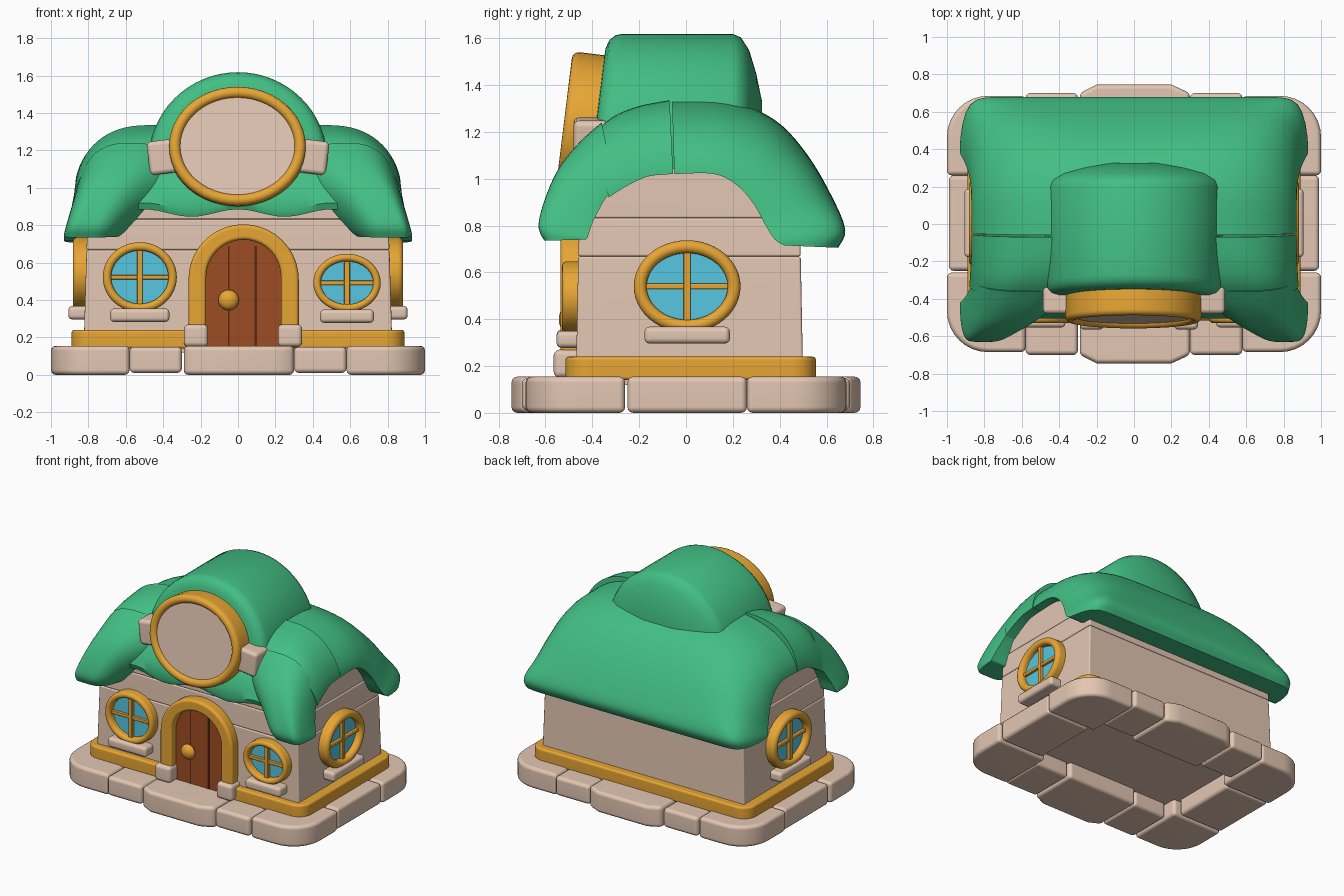
import bpy
import bmesh
from math import sin, cos, pi, radians
from mathutils import Matrix

if "Cube" in bpy.data.objects:
    bpy.data.objects.remove(bpy.data.objects["Cube"], do_unlink=True)


def material(name, rgb):
    m = bpy.data.materials.new(name)
    m.use_nodes = True
    m.diffuse_color = (*rgb, 1)
    node = next(n for n in m.node_tree.nodes if n.type == 'BSDF_PRINCIPLED')
    node.inputs["Base Color"].default_value = (*rgb, 1)
    return m


GREEN = material("roof green", (0.055, 0.52, 0.23))
STONE = material("warm stone", (0.77, 0.57, 0.45))
GOLD = material("golden trim", (0.80, 0.38, 0.035))
BROWN = material("door brown", (0.34, 0.075, 0.016))
DARK = material("door groove", (0.10, 0.02, 0.008))
BLUE = material("window blue", (0.095, 0.57, 0.75))


def loft(name, mat, rings, r=0, M=Matrix(), loop=False):
    """Skin closed rings of points, cap the ends or join them, bevel sharp edges."""
    bm = bmesh.new()
    vs = [[bm.verts.new(p) for p in ring] for ring in rings]
    n, k = len(vs[0]), len(vs)
    for i in range(k if loop else k - 1):
        a, b = vs[i], vs[(i + 1) % k]
        for j in range(n):
            bm.faces.new((a[j], a[(j + 1) % n], b[(j + 1) % n], b[j]))
    if not loop:
        bm.faces.new(vs[0])
        bm.faces.new(vs[-1])
    bmesh.ops.recalc_face_normals(bm, faces=bm.faces)
    if r:
        bm.normal_update()
        sharp = [e for e in bm.edges if e.calc_face_angle(0) > 0.6]
        bmesh.ops.bevel(bm, geom=sharp, offset=r, segments=3, profile=0.5,
                        affect='EDGES', clamp_overlap=True)
    bm.transform(M)
    me = bpy.data.meshes.new(name)
    bm.to_mesh(me)
    bm.free()
    me.materials.append(mat)
    for p in me.polygons:
        p.use_smooth = True
    me.set_sharp_from_angle(angle=radians(40))
    ob = bpy.data.objects.new(name, me)
    bpy.context.collection.objects.link(ob)
    if r:
        ob.modifiers.new("flat normals", 'WEIGHTED_NORMAL').keep_sharp = True
    return ob


def prism(name, mat, pts, z0, z1, r=0):
    return loft(name, mat, [[(x, y, z) for x, y in pts] for z in (z0, z1)], r)


def slab(name, mat, pts, y0, y1, r=0, M=Matrix()):
    return loft(name, mat, [[(x, y, z) for x, z in pts] for y in (y0, y1)], r, M)


def box(name, mat, x0, x1, y0, y1, z0, z1, r=0.02, M=Matrix()):
    return slab(name, mat, [(x0, z0), (x1, z0), (x1, z1), (x0, z1)], y0, y1, r, M)


def ellipse(rx, rz, y, n=48):
    return [(rx * cos(2 * pi * i / n), y, rz * sin(2 * pi * i / n)) for i in range(n)]


def hoop(name, mat, rx, rz, w, front, back, M):
    """Elliptical frame with a rounded front."""
    e = w / 2
    prof = [(e - e * cos(pi * i / 8), front + e - e * sin(pi * i / 8)) for i in range(9)]
    prof += [(w, back), (0, back)]
    return loft(name, mat, [ellipse(rx - d, rz - d, y) for d, y in prof], M=M, loop=True)


def corner_plan(x, y, r, steps=8):
    """Rounded outer corner at (x, y), positive quadrant."""
    return [(x - r + r * cos(a), y - r + r * sin(a))
            for a in (pi / 2 * i / steps for i in range(steps + 1))]


# Foundation stones
for sx, side in ((1, "left"), (-1, "right")):
    for sy, end in ((1, "back"), (-1, "front")):
        plan = [(0.58, 0.26), (1, 0.26)] + corner_plan(1, 0.685, 0.22) + [(0.58, 0.685)]
        prism(f"{end}_{side}_corner_stone", STONE,
              [(sx * x, sy * y) for x, y in plan], 0, 0.155, 0.025)
        box(f"{end}_{side}_small_stone", STONE, *sorted((sx * 0.3, sx * 0.58)),
            *sorted((sy * 0.35, sy * 0.7)), 0.01, 0.15, 0.025)
    box(f"{side}_side_stone", STONE, *sorted((sx * 0.62, sx * 0.99)), -0.25, 0.26, 0, 0.155, 0.025)
for sy, end in ((1, "back"), (-1, "front")):
    plan = [(-0.29, 0.33), (0.3, 0.33), (0.3, 0.7), (0.2, 0.745), (-0.2, 0.745), (-0.29, 0.7)]
    prism(f"{end}_center_stone", STONE, [(x, sy * y) for x, y in plan], 0, 0.155, 0.025)
box("floor", STONE, -0.7, 0.7, -0.45, 0.45, 0.12, 0.152, 0)

# Golden skirting with a gap for the door
quarter = corner_plan(0.89, 0.555, 0.1)
skirt = quarter + [(-x, y) for x, y in reversed(quarter)]
front = [(-x, 0.04 - y) for x, y in quarter] + [(-0.2, -0.515), (-0.2, -0.4), (0.25, -0.4), (0.25, -0.515)]
front += [(x, 0.04 - y) for x, y in reversed(quarter)]
prism("skirting", GOLD, skirt + front, 0.14, 0.24, 0.015)


# Walls in stacked courses, with a curved gable on top
def plan_ring(x, y0, y1, z):
    return [(-x, y0, z), (x, y0, z), (x, y1, z), (-x, y1, z)]


loft("lower_wall", STONE, [plan_ring(0.825, -0.47, 0.5, 0.15), plan_ring(0.81, -0.46, 0.49, 0.668)], 0.01)
loft("upper_wall", STONE, [plan_ring(0.81, -0.46, 0.49, 0.668), plan_ring(0.803, -0.455, 0.485, 0.832)], 0.01)
gable = [(-0.455, 0.832), (-0.455, 0.92), (-0.36, 0.98), (-0.2, 1.03), (0, 1.05),
         (0.15, 1.04), (0.3, 0.97), (0.42, 0.88), (0.485, 0.832)]
loft("gable_wall", STONE, [[(x, y, z) for y, z in gable] for x in (-0.8, 0.8)], 0.008)


# Roof strips: each row blends from an outer arch to an inner arch across its width
def resample(rows, n=5):
    out = []
    for i in range(len(rows) - 1):
        a, b, c, d = (rows[min(max(j, 0), len(rows) - 1)] for j in range(i - 1, i + 3))
        for k in range(n):
            t = k / n
            out.append([q + 0.5 * t * (s - p + t * (2 * p - 5 * q + 4 * s - u + t * (3 * (q - s) + u - p)))
                        for p, q, s, u in zip(a, b, c, d)])
    return out + [list(rows[-1])]


def roof_strip(name, rows, sx=1, n=36):
    rows = resample(rows)
    for i in (0, -1):  # shrunken lip so that neighbouring strips meet in a seam
        lip = list(rows[i])
        for j in (0, 1):
            lip[j] += 0.08 * (lip[j + 2] - lip[j])
        rows.insert(0 if i == 0 else len(rows), lip)
    rings = []
    for oy, oz, iy, iz, x0, x1, p in rows:
        ring = []
        for k in range(n + 1):
            s = sin(pi / 2 * (2 * k / n - 1))
            power = 2.5 if s < 0 < x0 else p  # softer towards the middle of the house
            f = max(0, 1 - abs(s) ** power) ** 0.6
            ring.append((sx * (x0 + (x1 - x0) * (s + 1) / 2), iy + (oy - iy) * f, iz + (oz - iz) * f))
        rings.append(ring)
    return loft(name, GREEN, rings)


# Columns: outer y, outer z, inner y, inner z, x start, x end, squareness
roof_strip("back_roof", [
    (-0.06, 1.345, -0.05, 1.02, -0.87, 0.87, 3.6),
    (0.18, 1.335, 0.12, 1.02, -0.87, 0.87, 3.6),
    (0.38, 1.25, 0.22, 0.97, -0.875, 0.875, 4.5),
    (0.52, 1.10, 0.29, 0.89, -0.89, 0.89, 6.5),
    (0.63, 0.91, 0.34, 0.80, -0.91, 0.91, 12),
    (0.68, 0.78, 0.38, 0.74, -0.93, 0.93, 24),
    (0.65, 0.705, 0.42, 0.715, -0.93, 0.93, 24)])
for sx, side in ((1, "left"), (-1, "right")):
    roof_strip(f"{side}_middle_roof", [
        (-0.07, 1.335, -0.055, 1.02, 0.05, 0.87, 2.6),
        (-0.2, 1.31, -0.16, 1.01, 0.1, 0.87, 2.6),
        (-0.31, 1.265, -0.25, 0.97, 0.17, 0.875, 2.8),
        (-0.40, 1.19, -0.33, 0.92, 0.24, 0.88, 3)], sx)
    roof_strip(f"{side}_front_roof", [
        (-0.36, 1.24, -0.30, 0.95, 0.26, 0.865, 3),
        (-0.45, 1.16, -0.34, 0.92, 0.32, 0.875, 3.2),
        (-0.54, 1.05, -0.37, 0.87, 0.42, 0.89, 4),
        (-0.60, 0.92, -0.40, 0.81, 0.53, 0.91, 6),
        (-0.63, 0.80, -0.42, 0.75, 0.61, 0.93, 9),
        (-0.605, 0.735, -0.43, 0.74, 0.64, 0.93, 10)], sx)

# Wavy front eave between the roof ends
section = [(-0.2, 1.2), (-0.36, 1.15), (-0.44, 1.07), (-0.485, 0.97), (-0.505, 0.9), (-0.49, 0.865), (-0.4, 0.865)]
rings = []
for i in range(25):
    x = -0.64 + 1.28 * i / 24
    wave = 0.02 * cos(2 * pi * x / 0.5)
    rings.append([(x, y, z + wave * (z < 0.95)) for y, z in section])
loft("front_eave", GREEN, rings)

# Round dormer with a front face that leans back
rings = []
for y, r, lean in ((-0.395, 0.35, 0.12), (-0.392, 0.41, 0.12), (-0.38, 0.445, 0.12), (-0.355, 0.465, 0.12),
                   (-0.32, 0.47, 0.1), (-0.2, 0.47, 0), (0.2, 0.47, 0), (0.235, 0.455, 0),
                   (0.27, 0.4, 0), (0.3, 0.3, 0), (0.325, 0.18, 0)):
    rings.append([(x, py + lean * z, z + 1.148) for x, py, z in ellipse(r * 1.015, r, y, 64)])
loft("dormer", GREEN, rings)

# Round sign and its stone brackets
tilt = Matrix.Translation((-0.003, -0.515, 1.225)) @ Matrix.Rotation(radians(-7), 4, 'X')
hoop("sign_rim", GOLD, 0.365, 0.32, 0.06, -0.008, 0.17, tilt)
loft("sign_face", STONE, [ellipse(0.31, 0.265, y) for y in (0.015, 0.15)], M=tilt)
for sx, side in ((1, "left"), (-1, "right")):
    M = Matrix.Translation((sx * 0.4, -0.41, 1.165)) @ Matrix.Rotation(sx * 0.12, 4, 'Y')
    box(f"{side}_sign_bracket", STONE, -0.08, 0.08, -0.07, 0.08, -0.09, 0.09, 0.025, M)


# Windows with frame, glass, bars and sill, built facing -y
def window(name, M, rx, rz, w, sill_z):
    hoop(name + "_frame", GOLD, rx, rz, w, -0.066, 0.03, M)
    loft(name + "_glass", BLUE, [ellipse(rx - 0.02, rz - 0.02, y) for y in (-0.02, 0.01)], M=M)
    box(name + "_upright_bar", GOLD, -0.015, 0.015, -0.045, 0, 0.02 - rz, rz - 0.02, 0.005, M)
    box(name + "_cross_bar", GOLD, 0.02 - rx, rx - 0.02, -0.04, 0, -0.012, 0.012, 0.005, M)
    h = rx * 0.8
    box(name + "_sill", STONE, -h, h, -0.09, 0.03, sill_z - 0.036, sill_z + 0.036, 0.022, M)


window("front_right_window", Matrix.Translation((-0.525, -0.463, 0.522)), 0.198, 0.187, 0.045, -0.203)
window("front_left_window", Matrix.Translation((0.583, -0.463, 0.492)), 0.18, 0.155, 0.04, -0.178)
for sx, side in ((1, "left"), (-1, "right")):
    M = Matrix.Translation((sx * 0.817, 0.005, 0.54)) @ Matrix.Rotation(sx * pi / 2, 4, 'Z')
    window(f"{side}_side_window", M, 0.228, 0.197, 0.055, -0.208)


# Door with arched frame
def arch(r, top, z0, cx=0.03, n=20):
    pts = [(cx + r * cos(pi * i / n), top - r + r * sin(pi * i / n)) for i in range(n + 1)]
    return [(cx + r, z0)] + pts + [(cx - r, z0)]


outer, inner = arch(0.295, 0.805, 0.16), arch(0.2, 0.722, 0.16)
slab("door_frame", GOLD, outer + inner[::-1], -0.535, -0.44, 0.02)
slab("door", BROWN, arch(0.21, 0.73, 0.15), -0.48, -0.42)
for i, (x, w) in enumerate(((-0.05, 0.004), (0.095, 0.007))):
    box(f"door_groove_{i + 1}", DARK, x - w, x + w, -0.483, -0.476, 0.155, 0.69, 0)
loft("door_knob", GOLD, [[(x - 0.05, y, z + 0.4) for x, _, z in ellipse(r, r, 0, 24)] for y, r in (
    (-0.47, 0.025), (-0.488, 0.028), (-0.492, 0.045), (-0.507, 0.055), (-0.523, 0.05), (-0.536, 0.034), (-0.543, 0.012))])
for x, side in ((0.278, "left"), (-0.225, "right")):
    box(f"{side}_frame_stone", STONE, x - 0.065, x + 0.065, -0.565, -0.42, 0.15, 0.27, 0.025)
